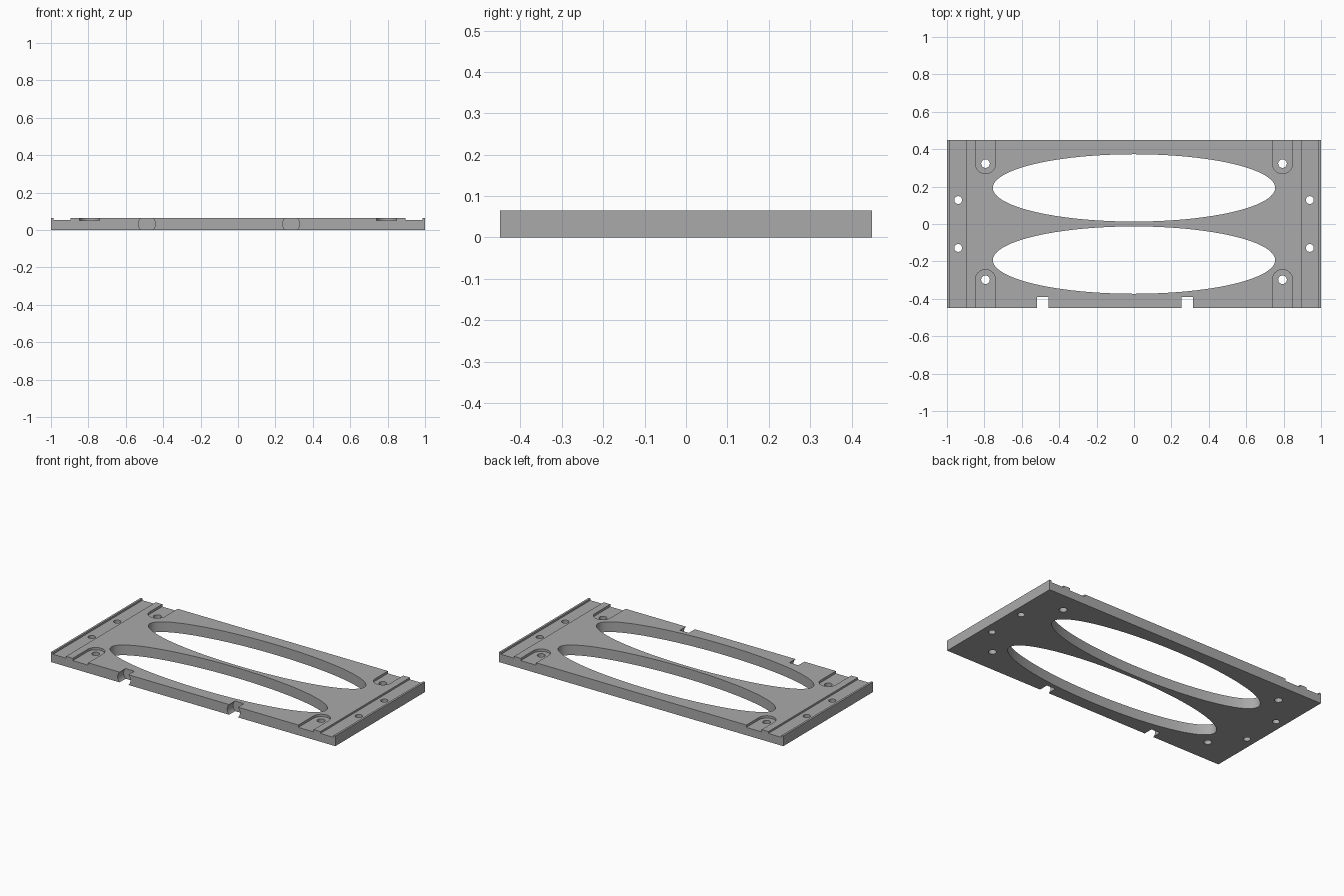
import bpy, bmesh, math
from mathutils import Matrix

if "Cube" in bpy.data.objects:
    bpy.data.objects.remove(bpy.data.objects["Cube"], do_unlink=True)

H = 0.065          # plate thickness
FLOOR = 0.053      # floor height of grooves and pockets
HALF_Y = 0.45

grey = bpy.data.materials.new("plain grey")
grey.use_nodes = True
colour = (0.4, 0.4, 0.4, 1)
grey.diffuse_color = colour
grey.node_tree.nodes["Principled BSDF"].inputs["Base Color"].default_value = colour


def make_object(name, bm):
    mesh = bpy.data.meshes.new(name)
    bm.to_mesh(mesh)
    bm.free()
    mesh.materials.append(grey)
    obj = bpy.data.objects.new(name, mesh)
    bpy.context.collection.objects.link(obj)
    return obj


def box(name, x0, x1, y0, y1, z0, z1):
    bm = bmesh.new()
    size = Matrix.Diagonal((x1 - x0, y1 - y0, z1 - z0, 1))
    place = Matrix.Translation(((x0 + x1) / 2, (y0 + y1) / 2, (z0 + z1) / 2))
    bmesh.ops.create_cube(bm, size=1, matrix=place @ size)
    return make_object(name, bm)


def prism(name, outline, z0, z1):
    bm = bmesh.new()
    face = bm.faces.new([bm.verts.new((x, y, z0)) for x, y in outline])
    top = bmesh.ops.extrude_face_region(bm, geom=[face])["geom"]
    bmesh.ops.translate(bm, vec=(0, 0, z1 - z0),
                        verts=[v for v in top if isinstance(v, bmesh.types.BMVert)])
    bmesh.ops.recalc_face_normals(bm, faces=bm.faces)
    return make_object(name, bm)


def ellipse(cx, cy, rx, ry, n):
    return [(cx + rx * math.cos(math.tau * i / n), cy + ry * math.sin(math.tau * i / n))
            for i in range(n)]


plate = box("mounting_plate", -1, 1, -HALF_Y, HALF_Y, 0, H)


def cut(cutter):
    cutter.hide_render = True
    mod = plate.modifiers.new(cutter.name, "BOOLEAN")
    mod.operation = "DIFFERENCE"
    mod.solver = "EXACT"
    mod.object = cutter
    bpy.context.view_layer.objects.active = plate
    bpy.ops.object.modifier_apply(modifier=mod.name)
    bpy.data.objects.remove(cutter, do_unlink=True)


# Two long oval openings
for cy in (-0.193, 0.193):
    cut(prism("oval_opening", ellipse(0, cy, 0.755, 0.18, 96), -0.1, 0.2))

for side in (-1, 1):
    # Groove behind the thin lip at each end, with its two screw holes
    xs = sorted((side * 0.895, side * 0.987))
    cut(box("end_groove", *xs, -0.6, 0.6, FLOOR, 0.2))
    for y in (-0.128, 0.128):
        cut(prism("groove_hole", ellipse(side * 0.94, y, 0.021, 0.021, 32), -0.1, 0.2))

    # Round-ended pockets open to the long edges, each with a screw hole
    for y, edge in ((-0.298, -1), (0.323, 1)):
        cx, r = side * 0.794, 0.054
        arc = [(cx + r * math.cos(math.pi * i / 20), y - edge * r * math.sin(math.pi * i / 20))
               for i in range(21)]
        cut(prism("screw_pocket", arc + [(cx - r, edge * 0.6), (cx + r, edge * 0.6)], FLOOR - 0.003, 0.2))
        cut(prism("pocket_hole", ellipse(cx, y, 0.023, 0.023, 32), -0.1, 0.2))

# Rounded slots bored into the front edge
for x in (-0.487, 0.284):
    bm = bmesh.new()
    place = Matrix.Translation((x, -0.49, H / 2)) @ Matrix.Rotation(math.pi / 2, 4, "X")
    bmesh.ops.create_cone(bm, cap_ends=True, segments=32, radius1=0.045, radius2=0.045,
                          depth=0.2, matrix=place)
    cut(make_object("edge_slot", bm))

bpy.ops.object.select_all(action="DESELECT")
plate.select_set(True)
bpy.context.view_layer.objects.active = plate
bpy.ops.object.shade_smooth_by_angle(angle=math.radians(30))
